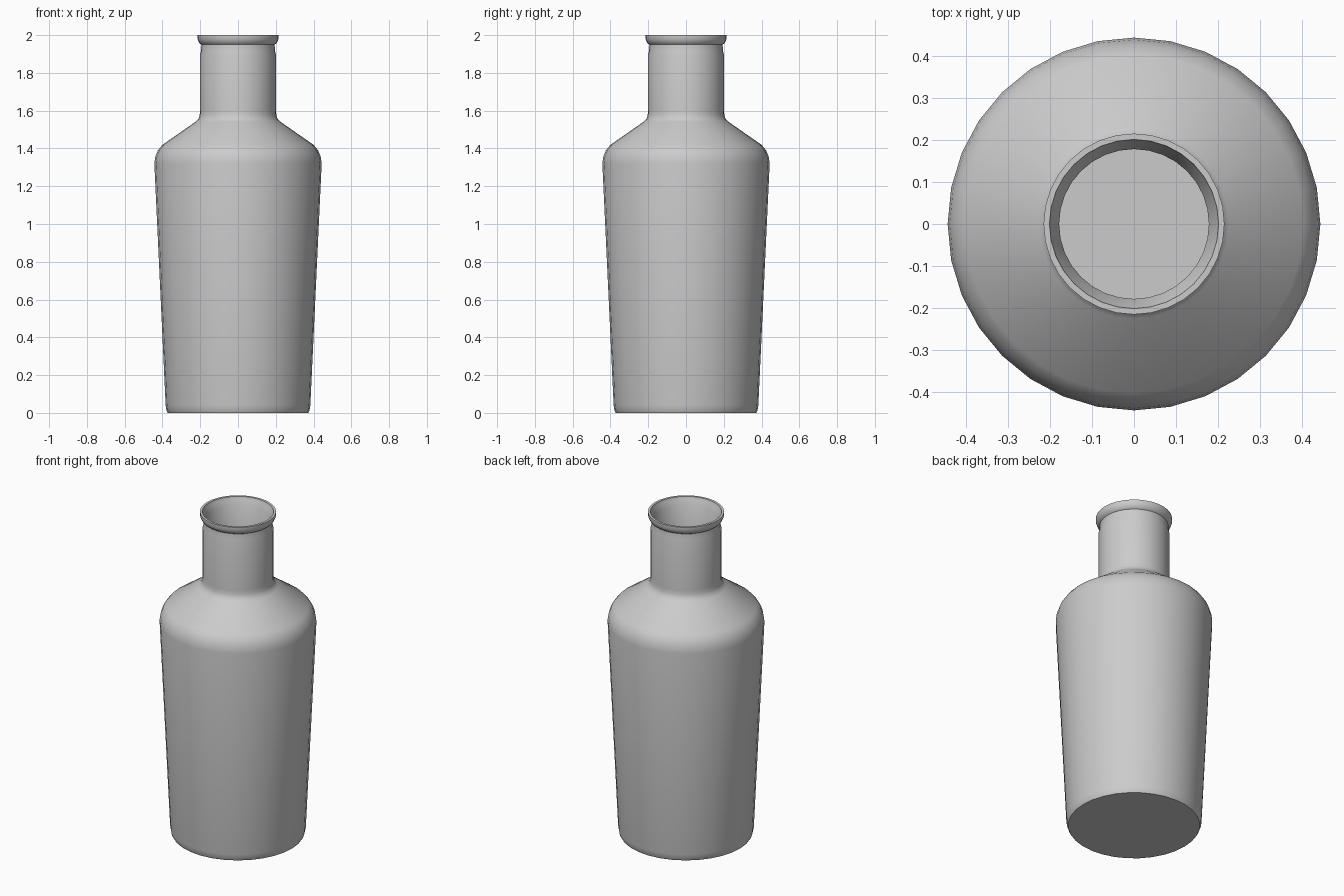
import bpy, bmesh, math
from mathutils import Vector

if "Cube" in bpy.data.objects:
    bpy.data.objects.remove(bpy.data.objects["Cube"])

SIDES = 32

# Outer half-profile (radius, height), from the foot to the rim
outer = [
    (0.372, 0.0), (0.379, 0.015), (0.383, 0.04),
    (0.443, 1.32), (0.438, 1.355), (0.425, 1.388), (0.402, 1.418),
    (0.225, 1.541), (0.210, 1.555), (0.203, 1.575), (0.201, 1.60),
    (0.201, 1.895), (0.196, 1.915), (0.194, 1.95),
    (0.205, 1.958), (0.215, 1.980), (0.215, 2.0),
]
# Inner half-profile, from the rim down to the inside floor
inner = [
    (0.201, 2.0), (0.198, 1.985), (0.178, 1.955), (0.178, 1.60),
    (0.185, 1.56), (0.205, 1.53), (0.385, 1.405), (0.415, 1.36), (0.421, 1.32),
    (0.361, 0.045), (0.352, 0.022),
]


def lathe(name, profile):
    """Revolve a half-profile about z and cap both ends with flat discs."""
    bm = bmesh.new()
    rings = []
    for r, z in profile:
        rings.append([bm.verts.new((r * math.cos(2 * math.pi * i / SIDES),
                                    r * math.sin(2 * math.pi * i / SIDES), z))
                      for i in range(SIDES)])
    for a, b in zip(rings, rings[1:]):
        for i in range(SIDES):
            j = (i + 1) % SIDES
            bm.faces.new((a[i], a[j], b[j], b[i]))
    bm.faces.new(rings[0][::-1])
    bm.faces.new(rings[-1])
    mesh = bpy.data.meshes.new(name)
    bm.to_mesh(mesh)
    bm.free()
    obj = bpy.data.objects.new(name, mesh)
    bpy.context.collection.objects.link(obj)
    return obj


# Hollow bottle: body, shoulder, neck and lip in one revolved shell
bottle = lathe("bottle", outer + inner)
bpy.context.view_layer.objects.active = bottle
bottle.select_set(True)
bpy.ops.object.shade_smooth_by_angle(angle=math.radians(35))
